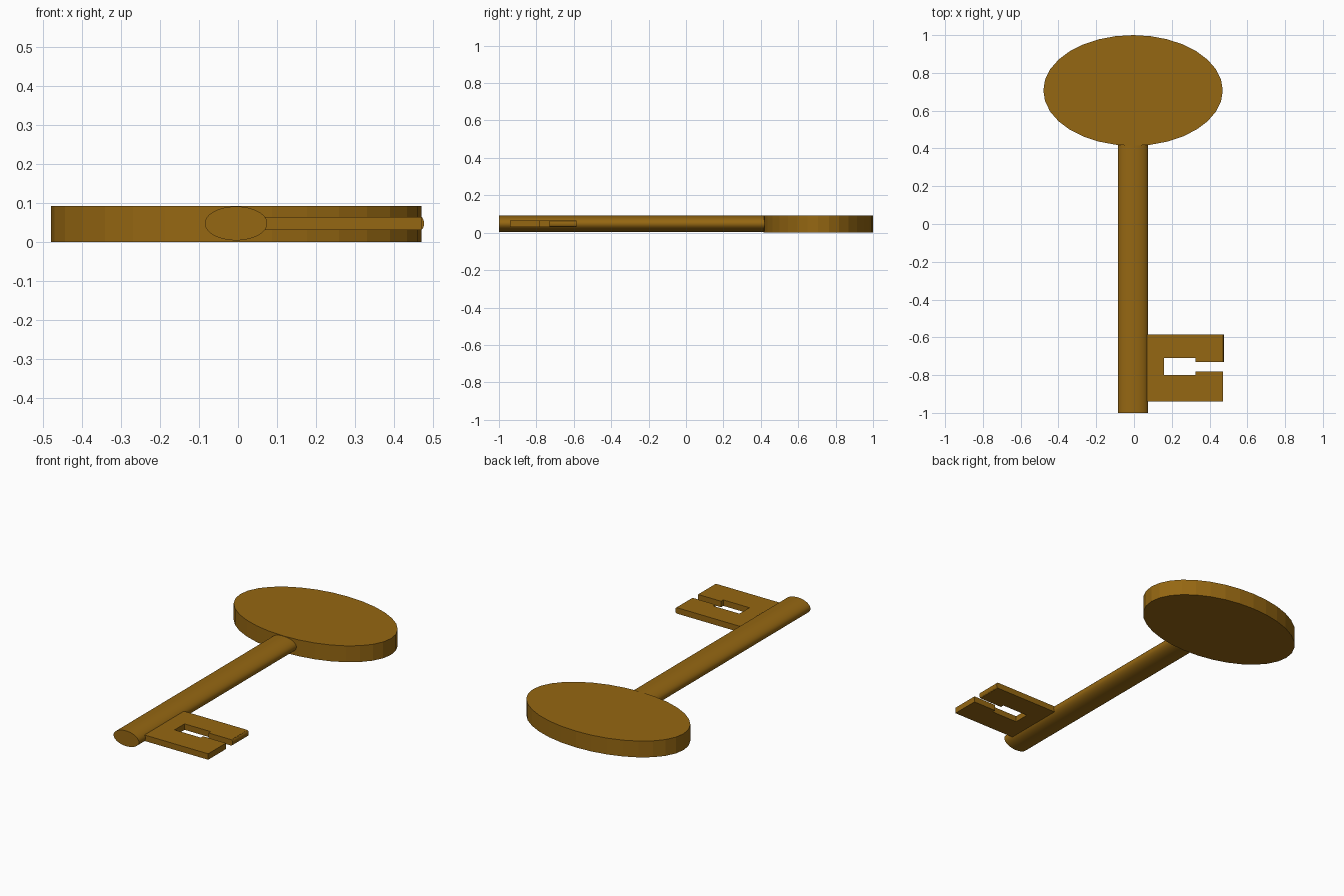
import bpy, bmesh
from math import sin, cos, pi, radians
from mathutils import Vector

if "Cube" in bpy.data.objects:
    bpy.data.objects.remove(bpy.data.objects["Cube"])

brass = bpy.data.materials.new("brass")
brass.diffuse_color = (0.30, 0.135, 0.006, 1)
brass.use_nodes = True
brass.node_tree.nodes["Principled BSDF"].inputs["Base Color"].default_value = brass.diffuse_color


def ellipse(cx, cy, rx, ry, n, start=0.0, sweep=2 * pi):
    return [(cx + rx * cos(start + sweep * i / n), cy + ry * sin(start + sweep * i / n)) for i in range(n)]


def prism(name, profile, lo, hi, axis="Z", smooth=False):
    """Extrude a closed profile: XY outline along Z, or XZ outline along Y."""
    bm = bmesh.new()
    place = (lambda a, b: (a, b, lo)) if axis == "Z" else (lambda a, b: (a, lo, b))
    face = bm.faces.new([bm.verts.new(place(a, b)) for a, b in profile])
    ext = bmesh.ops.extrude_face_region(bm, geom=[face])
    step = Vector((0, 0, hi - lo)) if axis == "Z" else Vector((0, hi - lo, 0))
    bmesh.ops.translate(bm, vec=step, verts=[v for v in ext["geom"] if isinstance(v, bmesh.types.BMVert)])
    bmesh.ops.recalc_face_normals(bm, faces=bm.faces[:])
    mesh = bpy.data.meshes.new(name)
    bm.to_mesh(mesh)
    bm.free()
    mesh.materials.append(brass)
    obj = bpy.data.objects.new(name, mesh)
    bpy.context.collection.objects.link(obj)
    if smooth:
        bpy.ops.object.select_all(action="DESELECT")
        obj.select_set(True)
        bpy.context.view_layer.objects.active = obj
        bpy.ops.object.shade_smooth_by_angle(angle=radians(30))
    return obj


# Oval handle plate, faceted rim
prism("bow", ellipse(-0.005, 0.707, 0.475, 0.293, 32), 0.0, 0.093)

# Flattened round shaft running into the handle
prism("shaft", ellipse(-0.005, 0.048, 0.08, 0.0435, 48), -1.0, 0.43, "Y", smooth=True)

# Flat bit with a stepped slot open to the right
bit = [(0.06, -0.94), (0.47, -0.94), (0.47, -0.78), (0.325, -0.78), (0.325, -0.80), (0.16, -0.80),
       (0.16, -0.71), (0.325, -0.71), (0.325, -0.73), (0.47, -0.73), (0.47, -0.585), (0.06, -0.585)]
prism("bit", bit, 0.031, 0.065)

# Rounded end of the upper tooth
prism("tooth_tip", ellipse(0.468, 0.048, 0.009, 0.017, 16), -0.73, -0.585, "Y", smooth=True)
